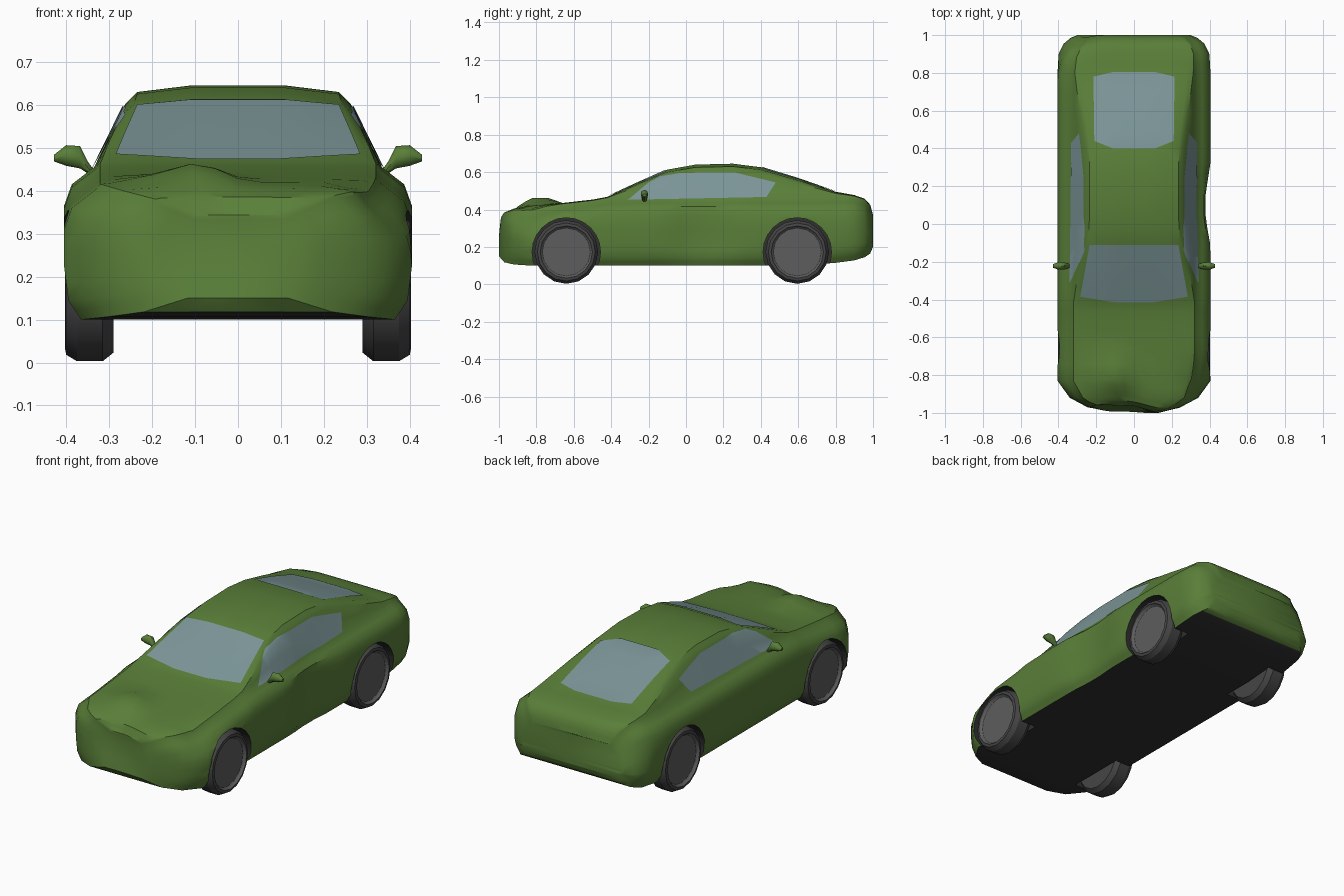
import bpy, bmesh, math
from mathutils import Vector

if "Cube" in bpy.data.objects:
    bpy.data.objects.remove(bpy.data.objects["Cube"])


def material(name, rgb):
    m = bpy.data.materials.new(name)
    m.diffuse_color = (*rgb, 1)
    m.use_nodes = True
    m.node_tree.nodes["Principled BSDF"].inputs["Base Color"].default_value = m.diffuse_color
    return m


GREEN = material("green_paint", (0.10, 0.21, 0.04))
GLASS = material("glass", (0.20, 0.30, 0.31))
DARK = material("dark_trim", (0.03, 0.03, 0.03))
TYRE = material("tyre_rubber", (0.06, 0.06, 0.06))
RIM = material("rim_grey", (0.11, 0.11, 0.11))


def make(name, bm, mats, angle=35):
    mesh = bpy.data.meshes.new(name)
    bm.to_mesh(mesh)
    bm.free()
    ob = bpy.data.objects.new(name, mesh)
    bpy.context.collection.objects.link(ob)
    for m in mats:
        mesh.materials.append(m)
    if angle:
        smooth(ob, angle)
    return ob


def smooth(ob, angle):
    bpy.ops.object.select_all(action='DESELECT')
    ob.select_set(True)
    bpy.context.view_layer.objects.active = ob
    bpy.ops.object.shade_smooth_by_angle(angle=math.radians(angle))


# Body stations: y, underside z, width scale, top z
STATIONS = [
    (-1.00, .150, .32, .345), (-.972, .118, .60, .385), (-.92, .106, .84, .405),
    (-.83, .10, 1, .420), (-.66, .10, 1, .435), (-.50, .10, 1, .453),
    (-.42, .10, 1, .468), (-.26, .10, 1, .542), (-.10, .10, 1, .613),
    (.05, .10, 1, .640), (.25, .10, 1, .645), (.40, .10, 1, .626),
    (.60, .10, 1, .565), (.80, .115, 1, .495), (.90, .128, .985, .477),
    (.955, .145, .92, .458), (.985, .165, .83, .425), (1.0, .20, .74, .37),
]


def half_section(zb, s, zt):
    """Half outline from the underside centre up to the roof centre."""
    z6 = min(.455, zt - .02)
    h = zt - z6
    k = min(1, h / .18)
    x8 = .30 - .065 * k
    pts = [(0, zb), (.365, zb), (.395, zb + .045), (.405, .225), (.405, z6 - .09),
           (.387, z6 - .04), (.335, z6), (x8 + .028, z6 + .77 * h),
           (x8, z6 + .92 * h), (.11, zt), (0, zt)]
    return [(x * s, z) for x, z in pts]


body_bm = bmesh.new()
rings = []
for y, zb, s, zt in STATIONS:
    half = half_section(zb, s, zt)
    outline = half + [(-x, z) for x, z in half[-2:0:-1]]
    rings.append([body_bm.verts.new((x, y, z)) for x, z in outline])
n = len(rings[0])
for a, b in zip(rings, rings[1:]):
    for i in range(n):
        j = (i + 1) % n
        body_bm.faces.new((a[i], a[j], b[j], b[i]))
for r in (rings[0], rings[-1]):
    for i in range(10):
        strip = [r[i], r[i + 1], r[(n - i - 1) % n], r[(n - i) % n]]
        body_bm.faces.new(list(dict.fromkeys(strip)))
bmesh.ops.recalc_face_normals(body_bm, faces=body_bm.faces)
bmesh.ops.subdivide_edges(body_bm, edges=body_bm.edges[:], cuts=1, use_grid_fill=True)

# Crash dents: centre, radius, push
DENTS = [
    ((-.06, -.98, .31), .20, (0, .045, 0)),
    ((-.11, -.80, .42), .14, (0, .01, .045)),
    ((.39, -.85, .40), .16, (-.025, .015, -.025)),
    ((.405, .10, .28), .24, (-.035, 0, 0)),
    ((-.36, .95, .40), .18, (.02, -.03, 0)),
]
for centre, radius, push in DENTS:
    for v in body_bm.verts:
        d = (v.co - Vector(centre)).length / radius
        if d < 1:
            v.co += Vector(push) * (1 - d * d) ** 1.5


# Windows: patches of the body surface trimmed by a convex outline
def window(name, outline, axes, out):
    bm = body_bm.copy()
    c = [sum(p[k] for p in outline) / len(outline) for k in (0, 1)]
    out = Vector(out)
    cuts = [(out * (.1 if out.z == 0 else .42), -out)]
    for p, q in zip(outline, outline[1:] + outline[:1]):
        nrm = [q[1] - p[1], p[0] - q[0]]
        if nrm[0] * (c[0] - p[0]) + nrm[1] * (c[1] - p[1]) > 0:
            nrm = [-nrm[0], -nrm[1]]
        co, no = Vector(), Vector()
        for k in (0, 1):
            co[axes[k]], no[axes[k]] = p[k], nrm[k]
        cuts.append((co, no.normalized()))
    for co, no in cuts:
        bmesh.ops.bisect_plane(bm, geom=bm.verts[:] + bm.edges[:] + bm.faces[:],
                               plane_co=co, plane_no=no, clear_outer=True)
    bmesh.ops.translate(bm, verts=bm.verts, vec=out * .004)
    make(name, bm, [GLASS])


def mirrored(pts):
    return pts + [(-x, y) for x, y in reversed(pts)]


window("windscreen", mirrored([(.10, -.415), (.285, -.385), (.235, -.11)]), (0, 1), (0, 0, 1))
window("rear_window", mirrored([(.11, .40), (.21, .44), (.215, .78), (.11, .805)]), (0, 1), (0, 0, 1))
SIDE = [(-.31, .452), (-.20, .545), (-.14, .578), (-.03, .596), (.26, .598), (.48, .545), (.43, .467)]
for side, sx in (("right", 1), ("left", -1)):
    window(side + "_side_window", SIDE, (1, 2), (sx, 0, 0))

body = make("body", body_bm, [GREEN, DARK], angle=0)


# Lathe around the x axis for wheels and arch cutters
def lathe(name, profile, centre, sx, segs, mats, rim_from=99):
    bm = bmesh.new()
    loops = []
    for x, r in profile:
        loops.append([bm.verts.new((sx * x, centre[0] + r * math.cos(2 * math.pi * i / segs),
                                    centre[1] + r * math.sin(2 * math.pi * i / segs)))
                      for i in range(segs)])
    for k, (a, b) in enumerate(zip(loops, loops[1:])):
        for i in range(segs):
            j = (i + 1) % segs
            bm.faces.new((a[i], a[j], b[j], b[i])).material_index = int(k >= rim_from)
    bm.faces.new(loops[0])
    bm.faces.new(loops[-1]).material_index = int(rim_from < 99)
    bmesh.ops.recalc_face_normals(bm, faces=bm.faces)
    return make(name, bm, mats, 30)


WHEEL = [(.29, .12), (.29, .150), (.315, .170), (.375, .170), (.400, .155),
         (.403, .140), (.392, .134), (.388, .128)]
AXLES = {"front": (-.64, .173), "rear": (.595, .173)}
for end, centre in AXLES.items():
    for side, sx in (("right", 1), ("left", -1)):
        lathe(f"{end}_{side}_wheel", WHEEL, centre, sx, 16, [TYRE, RIM], 5)
        cutter = lathe(f"{end}_{side}_arch_cutter", [(.275, .183), (.5, .183)],
                       centre, sx, 24, [])
        cutter.hide_render = True
        cutter.hide_set(True)
        mod = body.modifiers.new("arch", 'BOOLEAN')
        mod.operation, mod.solver, mod.object = 'DIFFERENCE', 'EXACT', cutter

# Apply arches, then darken the wheel wells and the floor
graph = bpy.context.evaluated_depsgraph_get()
body.data = bpy.data.meshes.new_from_object(body.evaluated_get(graph))
body.modifiers.clear()
for ob in [o for o in bpy.data.objects if "cutter" in o.name]:
    bpy.data.objects.remove(ob)
for p in body.data.polygons:
    c = p.center
    well = any(math.hypot(c.y - y, c.z - z) < .186 for y, z in AXLES.values()) and abs(c.x) < .402
    floor = p.normal.z < -.8 and c.z < .15
    p.material_index = int(floor or (well and abs(p.normal.x) < .3)
                           or (well and abs(c.x) < .29))
smooth(body, 35)

# Door mirrors: stalk widening into a pod, swept through (x, z, half width, half depth)
PATH = [(.325, .425, .010, .006), (.348, .452, .013, .012), (.368, .478, .026, .019),
        (.400, .482, .024, .020), (.428, .476, .008, .010)]
for side, sx in (("right", 1), ("left", -1)):
    bm = bmesh.new()
    loops = []
    for x, z, w, d in PATH:
        loops.append([bm.verts.new((sx * x, -.222 + d * math.cos(a), z + w * math.sin(a)))
                      for a in [math.pi * i / 4 for i in range(8)]])
    for a, b in zip(loops, loops[1:]):
        for i in range(8):
            j = (i + 1) % 8
            bm.faces.new((a[i], a[j], b[j], b[i]))
    bm.faces.new(loops[0])
    bm.faces.new(loops[-1])
    bmesh.ops.recalc_face_normals(bm, faces=bm.faces)
    make(side + "_door_mirror", bm, [GREEN], 45)
